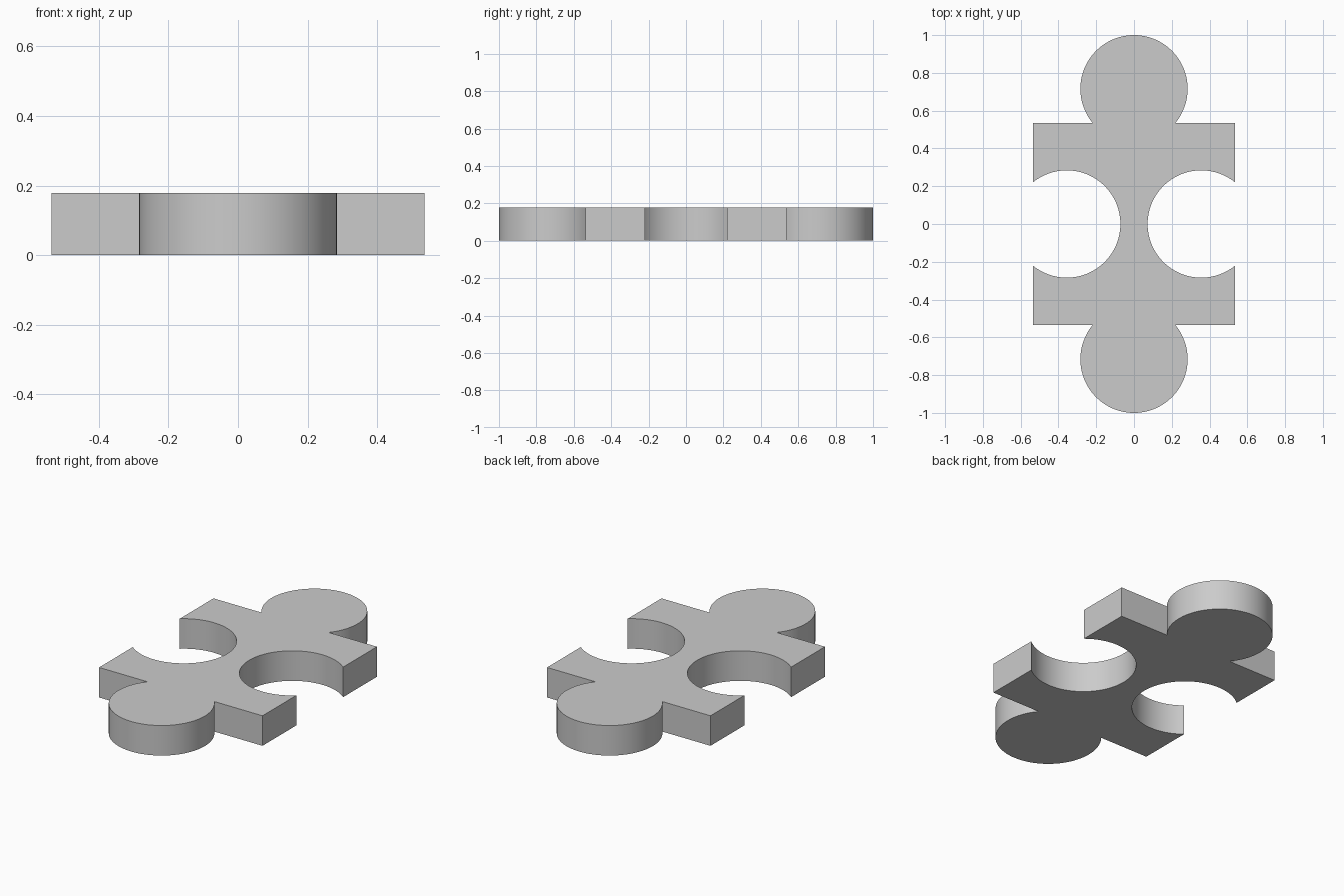
import bpy
import bmesh
from math import sin, cos, acos, pi, radians

HALF = 0.536      # half width of the square body
RADIUS = 0.284    # knob and socket radius
OFFSET = 0.18     # distance from body edge to each circle centre
HEIGHT = 0.178
STEPS = 64

if "Cube" in bpy.data.objects:
    bpy.data.objects.remove(bpy.data.objects["Cube"], do_unlink=True)

grey = bpy.data.materials.new("plain grey")
grey.use_nodes = True
grey.diffuse_color = (0.6, 0.6, 0.6, 1)
grey.node_tree.nodes["Principled BSDF"].inputs["Base Color"].default_value = (0.6, 0.6, 0.6, 1)


def arc(cx, cy, start, end):
    angles = [start + (end - start) * i / STEPS for i in range(STEPS + 1)]
    return [(cx + RADIUS * cos(a), cy + RADIUS * sin(a)) for a in angles]


# Half outline: side socket, corner, end knob, corner
gap = acos(OFFSET / RADIUS)
half = arc(HALF - OFFSET, 0, 2 * pi - gap, gap)
half.append((HALF, HALF))
half += arc(0, HALF + OFFSET, gap - pi / 2, 3 * pi / 2 - gap)
half.append((-HALF, HALF))
outline = half + [(-x, -y) for x, y in half]

# Extrude the outline into the piece
bm = bmesh.new()
base = bm.faces.new([bm.verts.new((x, y, 0)) for x, y in outline])
top = bmesh.ops.extrude_face_region(bm, geom=[base], use_keep_orig=True)
bmesh.ops.translate(bm, vec=(0, 0, HEIGHT),
                    verts=[g for g in top["geom"] if isinstance(g, bmesh.types.BMVert)])
bmesh.ops.recalc_face_normals(bm, faces=bm.faces)
mesh = bpy.data.meshes.new("puzzle_piece")
bm.to_mesh(mesh)
bm.free()
mesh.materials.append(grey)

piece = bpy.data.objects.new("puzzle_piece", mesh)
bpy.context.collection.objects.link(piece)
bpy.ops.object.select_all(action='DESELECT')
piece.select_set(True)
bpy.context.view_layer.objects.active = piece
bpy.ops.object.shade_smooth_by_angle(angle=radians(30))
